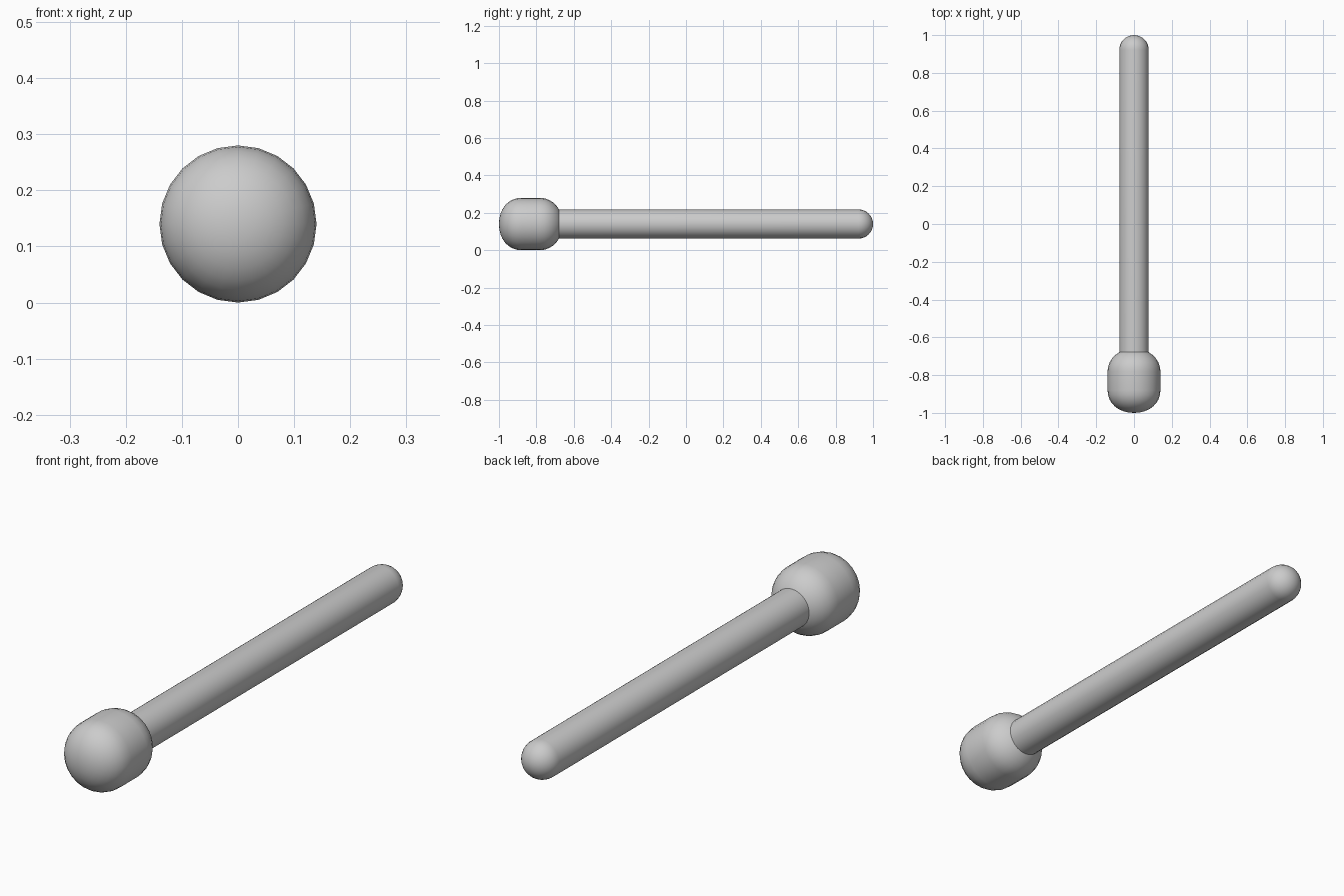
import bpy, bmesh, math

if "Cube" in bpy.data.objects:
    bpy.data.objects.remove(bpy.data.objects["Cube"])

AXIS_Z = 0.14
SIDES = 24


def dome(y0, length, radius, steps, power=1.0):
    """Quarter-ellipse profile points from the rim (y0) to the pole."""
    pts = []
    for i in range(steps + 1):
        a = math.pi / 2 * i / steps
        pts.append((y0 + length * math.sin(a) ** power,
                    radius * max(math.cos(a), 0) ** power))
    return pts


def lathe(name, profile):
    """Spin (y, radius) points around the lengthwise axis."""
    bm = bmesh.new()
    verts = [bm.verts.new((0, y, AXIS_Z + r)) for y, r in profile]
    edges = [bm.edges.new(p) for p in zip(verts, verts[1:])]
    bmesh.ops.spin(bm, geom=verts + edges, cent=(0, 0, AXIS_Z), axis=(0, 1, 0),
                   angle=math.tau, steps=SIDES, use_merge=True)
    bmesh.ops.remove_doubles(bm, verts=bm.verts, dist=1e-5)
    bmesh.ops.recalc_face_normals(bm, faces=bm.faces)
    mesh = bpy.data.meshes.new(name)
    bm.to_mesh(mesh)
    bm.free()
    obj = bpy.data.objects.new(name, mesh)
    bpy.context.collection.objects.link(obj)
    bpy.context.view_layer.objects.active = obj
    obj.select_set(True)
    bpy.ops.object.shade_smooth_by_angle(angle=math.radians(40))
    obj.select_set(False)
    return obj


# Stick with a rounded far tip; the near end is buried in the head
lathe("stick", [(-0.8, 0), (-0.8, 0.078)] + dome(0.922, 0.078, 0.078, 8))

# Bulbous head, domed at both ends
front = dome(-0.88, -0.12, 0.14, 8, 0.95)[::-1]
back = dome(-0.78, 0.122, 0.14, 8)
lathe("match_head", front + back)
